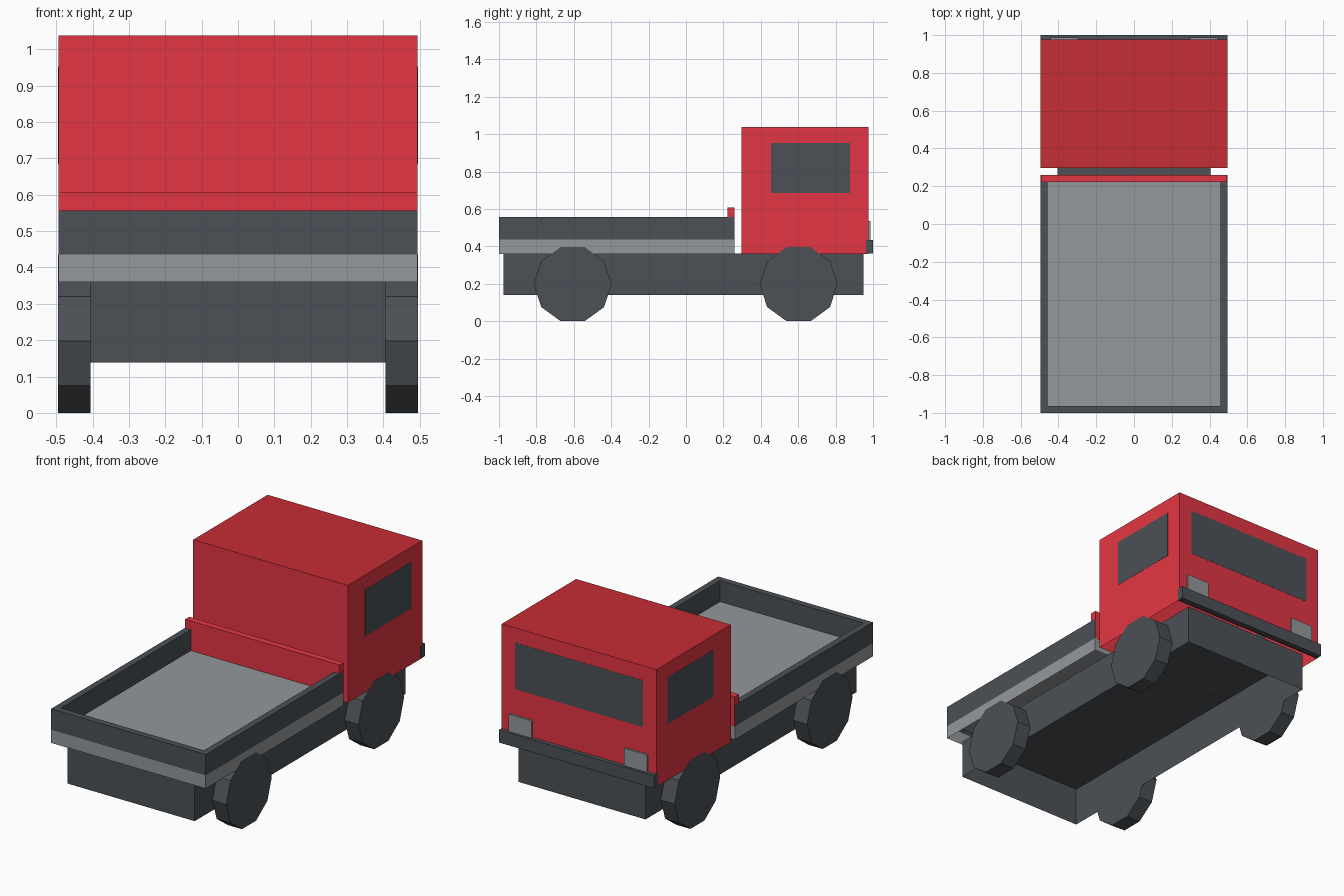
import bpy, bmesh, math

cube = bpy.data.objects.get("Cube")
if cube:
    bpy.data.objects.remove(cube, do_unlink=True)


def linear(c):
    c /= 255
    return c / 12.92 if c <= 0.04045 else ((c + 0.055) / 1.055) ** 2.4


def material(name, *rgb):
    color = tuple(linear(c) for c in rgb) + (1,)
    m = bpy.data.materials.new(name)
    m.use_nodes = True
    m.diffuse_color = color
    m.node_tree.nodes["Principled BSDF"].inputs["Base Color"].default_value = color
    return m


red = material("red paint", 228, 54, 67)
roof_red = material("dark red roof", 198, 45, 54)
dark = material("dark grey", 76, 81, 86)
grey = material("light grey", 148, 152, 156)


def box(name, mat, x, y, z, open_bottom=False):
    """Box between (min, max) pairs on each axis, as a shell if open below."""
    bpy.ops.mesh.primitive_cube_add(size=1)
    ob = bpy.context.object
    ob.name = name
    for v in ob.data.vertices:
        v.co = [a[0] + (c + 0.5) * (a[1] - a[0]) for c, a in zip(v.co, (x, y, z))]
    if open_bottom:
        bm = bmesh.new()
        bm.from_mesh(ob.data)
        bm.normal_update()
        below = [f for f in bm.faces if f.normal.z < -0.5]
        bmesh.ops.delete(bm, geom=below, context="FACES_ONLY")
        bm.to_mesh(ob.data)
        bm.free()
    ob.data.materials.append(mat)
    return ob


W = 0.494          # half width of body
INNER = 0.457      # inside of bed walls
BED_FRONT = 0.259
CAB_FRONT = 0.976
full = (-W, W)

# Chassis and cab are shells, open underneath
box("chassis", dark, (-0.406, 0.406), (-0.975, 0.949), (0.139, 0.361), True)
cab = box("cab", red, full, (0.297, CAB_FRONT), (0.36, 1.038), True)
cab.data.materials.append(roof_red)
for face in cab.data.polygons:
    face.material_index = 1 if face.normal.z > 0.5 else 0
box("bumper", dark, (-W - 0.0005, W + 0.0005), (0.962, 1.0), (0.362, 0.435))
box("windscreen", dark, (-0.41, 0.41), (CAB_FRONT - 0.001, CAB_FRONT + 0.001), (0.684, 0.953))

# Load bed
box("bed_base", grey, full, (-1.0, BED_FRONT), (0.36, 0.436), True)
box("tailgate", dark, full, (-1.0, -0.963), (0.436, 0.557))
box("headboard", red, (-W + 0.0005, W - 0.0005), (0.222, BED_FRONT + 0.001), (0.436, 0.607))

# Parts repeated on both sides
for side, s in (("left", 1), ("right", -1)):
    def span(a, b):
        return tuple(sorted((s * a, s * b)))

    box(side + "_bed_wall", dark, span(INNER, W), (-0.963, BED_FRONT), (0.436, 0.557))
    box(side + "_window", dark, span(W - 0.001, W + 0.001), (0.455, 0.876), (0.684, 0.953))
    box(side + "_headlight", grey, span(0.296, 0.442), (CAB_FRONT - 0.001, 0.987), (0.43, 0.535))
    for end, y in (("front", 0.602), ("rear", -0.606)):
        bpy.ops.mesh.primitive_cylinder_add(vertices=10, radius=0.208, depth=0.0885)
        wheel = bpy.context.object
        wheel.name = end + "_" + side + "_wheel"
        # Lay the axle along x, with a flat side on the ground
        for v in wheel.data.vertices:
            px, py, pz = v.co
            v.co = (pz, py, -px)
        wheel.location = (s * 0.4503, y, 0.208 * math.cos(math.pi / 10))
        wheel.data.materials.append(dark)
